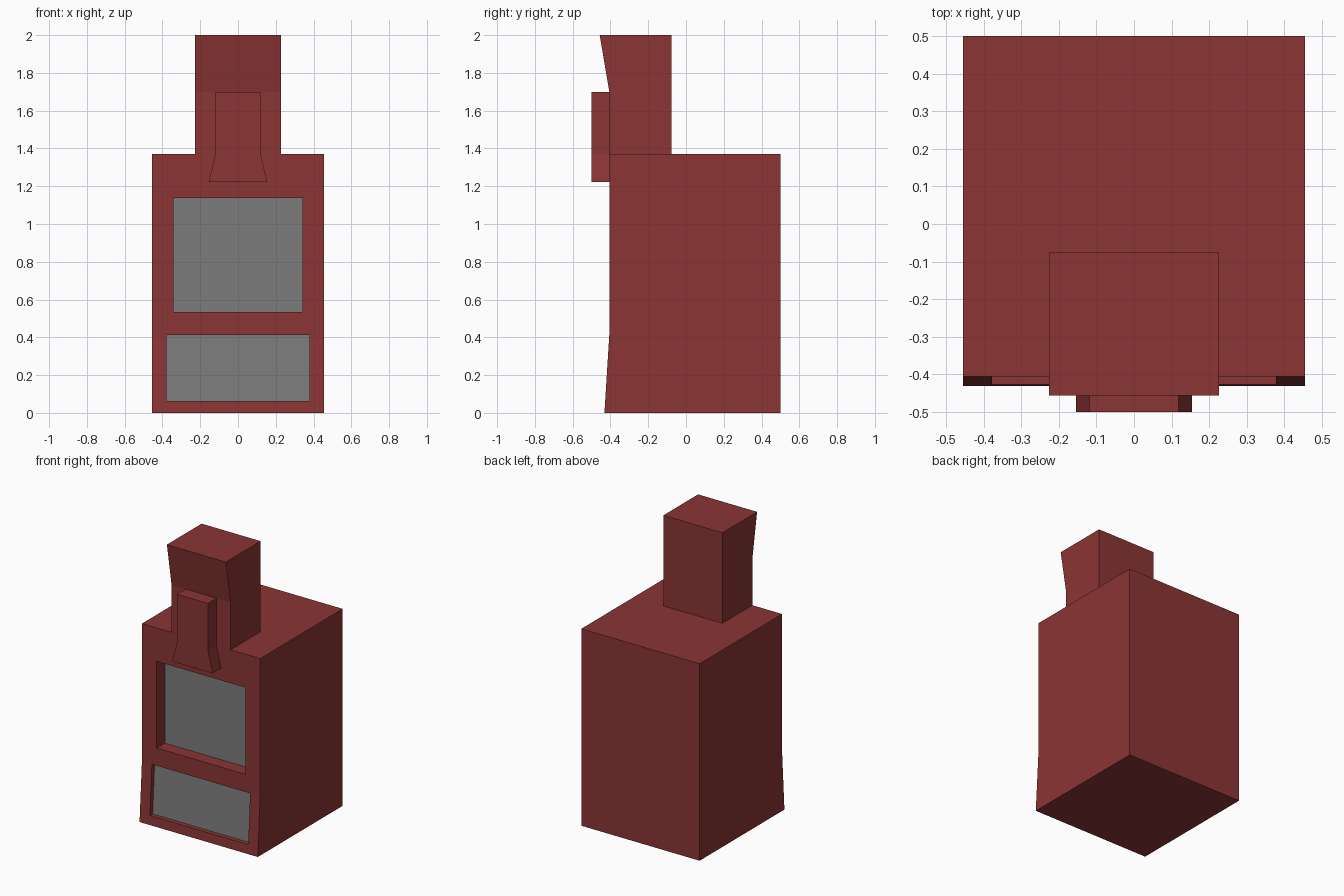
import bpy, bmesh
from mathutils import Vector

if "Cube" in bpy.data.objects:
    bpy.data.objects.remove(bpy.data.objects["Cube"])


def material(name, rgb):
    m = bpy.data.materials.new(name)
    m.diffuse_color = (*rgb, 1)
    m.use_nodes = True
    m.node_tree.nodes["Principled BSDF"].inputs["Base Color"].default_value = m.diffuse_color
    return m


RED = material("red_brick", (0.26, 0.035, 0.035))
GREY = material("grey_panel", (0.2, 0.2, 0.2))


def prism(name, outline, direction, mat):
    """Extrude a flat outline of 3D points along a direction."""
    bm = bmesh.new()
    face = bm.faces.new([bm.verts.new(p) for p in outline])
    ext = bmesh.ops.extrude_face_region(bm, geom=[face], use_keep_orig=True)
    verts = [g for g in ext["geom"] if isinstance(g, bmesh.types.BMVert)]
    bmesh.ops.translate(bm, verts=verts, vec=Vector(direction))
    bmesh.ops.recalc_face_normals(bm, faces=bm.faces[:])
    mesh = bpy.data.meshes.new(name)
    bm.to_mesh(mesh)
    bm.free()
    mesh.materials.append(mat)
    ob = bpy.data.objects.new(name, mesh)
    bpy.context.collection.objects.link(ob)
    return ob


def side_profile(name, half, pts, mat=RED):
    """Side (y, z) profile spanning the width -half..half."""
    return prism(name, [(-half, y, z) for y, z in pts], (2 * half, 0, 0), mat)


def recess(name, half, y_low, y_high, z_low, z_high, slab=0.02):
    """Cut an opening in the body and set a panel at the back of it."""
    cutter = side_profile(name + "_cutter", half, [
        (-0.6, z_low), (y_low + slab, z_low), (y_high + slab, z_high), (-0.6, z_high)])
    cutter.hide_render = True
    cutter.hide_set(True)
    mod = body.modifiers.new(name, 'BOOLEAN')
    mod.operation = 'DIFFERENCE'
    mod.solver = 'EXACT'
    mod.object = cutter
    side_profile(name + "_panel", half, [
        (y_low, z_low), (y_low + slab, z_low),
        (y_high + slab, z_high), (y_high, z_high)], GREY)


# Main body with a flared foot
body = side_profile("body", 0.455, [
    (-0.432, 0), (0.5, 0), (0.5, 1.37), (-0.406, 1.37), (-0.406, 0.415)])

# Upper and lower front openings
recess("upper_opening", 0.341, -0.316, -0.316, 0.535, 1.138)
recess("lower_opening", 0.378, -0.398, -0.376, 0.064, 0.412)

# Chimney tower leaning forward at the top
side_profile("chimney", 0.227, [
    (-0.406, 1.37), (-0.076, 1.37), (-0.076, 2), (-0.457, 2), (-0.406, 1.7)])

# Flue cover in front of the chimney
half_outline = [(0.155, 1.223), (0.119, 1.37), (0.119, 1.7)]
outline = half_outline + [(-x, z) for x, z in reversed(half_outline)]
prism("flue_cover", [(x, -0.5, z) for x, z in outline], (0, 0.1, 0), RED)
